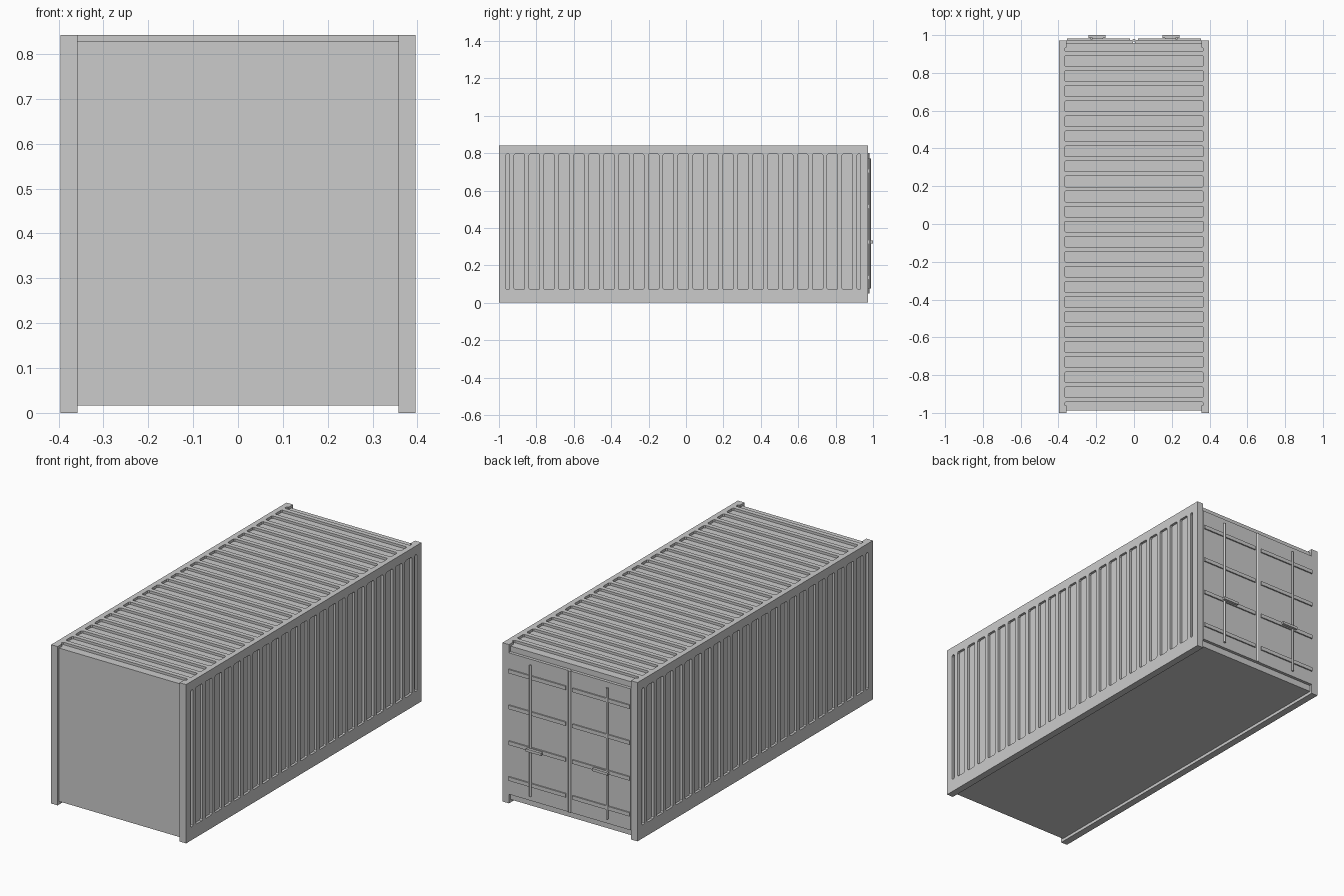
import bpy, bmesh
from mathutils import Vector

if "Cube" in bpy.data.objects:
    bpy.data.objects.remove(bpy.data.objects["Cube"])

HX, Y0, Y1, TOP = 0.396, -1.0, 0.972, 0.842   # outer shell
MID = (Y0 + Y1) / 2
INX = 0.358                                   # inner edge of side walls
DEPTH = 0.013                                 # groove and recess depth
PITCH, HALF = 0.0797, 0.028                   # groove spacing, half width


def add_box(bm, x0, x1, y0, y1, z0, z1):
    vs = bmesh.ops.create_cube(bm, size=1)["verts"]
    for v in vs:
        v.co = Vector((x1 if v.co.x > 0 else x0,
                       y1 if v.co.y > 0 else y0,
                       z1 if v.co.z > 0 else z0))


def add_pocket(bm, u0, u1, v0, v1, w0, w1, place):
    """Clipped-corner rectangle in u,v extruded from w0 to w1."""
    c = min(0.006, (v1 - v0) * 0.3)
    pts = [(u0 + c, v0), (u1 - c, v0), (u1, v0 + c), (u1, v1 - c),
           (u1 - c, v1), (u0 + c, v1), (u0, v1 - c), (u0, v0 + c)]
    lo = [bm.verts.new(place(u, v, w0)) for u, v in pts]
    hi = [bm.verts.new(place(u, v, w1)) for u, v in pts]
    bm.faces.new(lo)
    bm.faces.new(hi)
    for i in range(8):
        j = (i + 1) % 8
        bm.faces.new((lo[i], lo[j], hi[j], hi[i]))


def finish(bm, name):
    bmesh.ops.recalc_face_normals(bm, faces=bm.faces)
    me = bpy.data.meshes.new(name)
    bm.to_mesh(me)
    bm.free()
    ob = bpy.data.objects.new(name, me)
    bpy.context.collection.objects.link(ob)
    return ob


def boxes(name, items):
    bm = bmesh.new()
    for b in items:
        add_box(bm, *b)
    return finish(bm, name)


def cut(ob, cutter):
    cutter.hide_render = True
    m = ob.modifiers.new("cut", 'BOOLEAN')
    m.operation = 'DIFFERENCE'
    m.solver = 'EXACT'
    m.object = cutter
    bpy.context.view_layer.objects.active = ob
    bpy.ops.object.modifier_apply(modifier=m.name)
    bpy.data.objects.remove(cutter)


# Container shell with recessed ends, floor and open roof ends
shell = boxes("container_shell", [(-HX, HX, Y0, Y1, 0, TOP)])
cut(shell, boxes("end_cutter", [(-INX, INX, Y0 - .1, Y0 + DEPTH, -.1, 1),
                                (-INX, INX, Y1 - DEPTH, Y1 + .1, -.1, 1)]))
cut(shell, boxes("trim_cutter", [(-INX, INX, -1.2, 1.2, -.1, 0.016),
                                 (-INX, INX, -1.2, MID - .935, TOP - DEPTH, 1),
                                 (-INX, INX, MID + .935, 1.2, TOP - DEPTH, 1)]))

# Corrugation grooves on the roof and both sides
spans = [(MID + k * PITCH - HALF, MID + k * PITCH + HALF) for k in range(-11, 12)]
spans += [(MID - .948, MID - .929), (MID + .929, MID + .948)]
bm = bmesh.new()
for a, b in spans:
    add_pocket(bm, -.368, .368, a, b, TOP - DEPTH, 1, lambda u, v, w: (u, v, w))
    for s in (-1, 1):
        add_pocket(bm, .07, .796, a, b, HX - DEPTH, .5,
                   lambda u, v, w: (s * w, v, u))
cut(shell, finish(bm, "groove_cutter"))

# Rear doors with a round seal between them
boxes("rear_doors", [(-INX, -.004, .95, .975, .05, .80),
                     (.004, INX, .95, .975, .05, .80)])


def rod(name, x, y, r, z0, z1):
    bpy.ops.mesh.primitive_cylinder_add(vertices=12, radius=r, depth=z1 - z0,
                                        location=(x, y, (z0 + z1) / 2))
    ob = bpy.context.object
    ob.name = name
    bpy.ops.object.shade_smooth_by_angle()


rod("door_seal", 0, .973, .008, .05, .80)

# Door bars, locking rods and handles, mirrored left and right
for s, side in ((-1, "left"), (1, "right")):
    def span(a, b):
        return tuple(sorted((s * a, s * b)))
    boxes("door_bars_" + side, [(*span(.02, .355), .97, .982, z - .01, z + .01)
                                for z in (.135, .325, .515, .705)])
    rod("lock_rod_" + side, s * .225, .982, .006, .077, .772)
    boxes("handle_" + side, [(*span(.15, .24), .986, 1.0, .318, .332),
                             (*span(.165, .225), .97, .988, .32, .33)])
